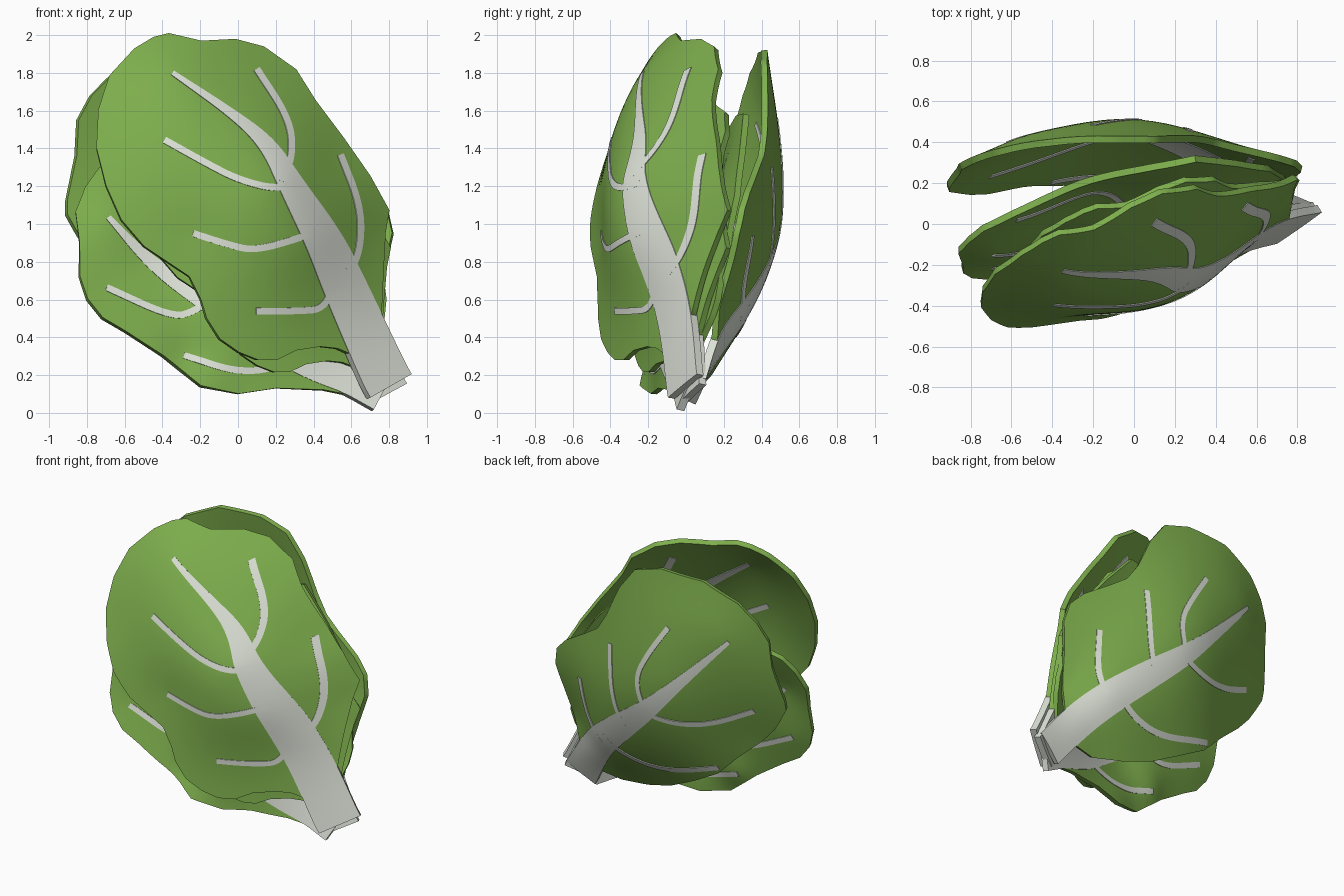
import bpy
import bmesh
import math
from mathutils import Matrix, Vector

cube = bpy.data.objects.get("Cube")
if cube:
    bpy.data.objects.remove(cube)


def material(name, colour):
    mat = bpy.data.materials.new(name)
    mat.use_nodes = True
    mat.diffuse_color = colour
    mat.node_tree.nodes["Principled BSDF"].inputs["Base Color"].default_value = colour
    return mat


LEAF_GREEN = material("leaf green", (0.21, 0.43, 0.075, 1))
PALE_RIB = material("pale rib", (0.74, 0.78, 0.7, 1))


def solve(rows):
    """Gaussian elimination on an augmented matrix."""
    n = len(rows)
    for i in range(n):
        pivot = max(range(i, n), key=lambda r: abs(rows[r][i]))
        rows[i], rows[pivot] = rows[pivot], rows[i]
        for r in range(n):
            if r != i:
                f = rows[r][i] / rows[i][i]
                rows[r] = [a - f * b for a, b in zip(rows[r], rows[i])]
    return [row[n] / row[i] for i, row in enumerate(rows)]


def kernel(ax, az, bx, bz):
    r = math.hypot(ax - bx, az - bz)
    return r * r * math.log(r) if r > 1e-6 else 0.0


def bent_sheet(controls):
    """Smooth depth function y(x, z) through (x, z, y) control points."""
    pts = [tuple(c / 100 for c in p) for p in controls]
    rows = []
    for i, (x, z, y) in enumerate(pts):
        row = [kernel(x, z, bx, bz) for bx, bz, _ in pts]
        row[i] += 0.004
        rows.append(row + [1, x, z, y])
    for basis in (lambda p: 1, lambda p: p[0], lambda p: p[1]):
        rows.append([basis(p) for p in pts] + [0, 0, 0, 0])
    w = solve(rows)

    def depth(x, z):
        bend = sum(wi * kernel(x, z, p[0], p[1]) for wi, p in zip(w, pts))
        return bend + w[-3] + w[-2] * x + w[-1] * z
    return depth


def finish(bm, name, mat, thickness):
    """Thicken a sheet evenly on both sides and shade it."""
    bmesh.ops.recalc_face_normals(bm, faces=bm.faces)
    mesh = bpy.data.meshes.new(name)
    bm.to_mesh(mesh)
    bm.free()
    obj = bpy.data.objects.new(name, mesh)
    bpy.context.collection.objects.link(obj)
    mesh.materials.append(mat)
    solid = obj.modifiers.new("thickness", 'SOLIDIFY')
    solid.thickness = thickness
    solid.offset = 0
    bpy.ops.object.select_all(action='DESELECT')
    obj.select_set(True)
    bpy.context.view_layer.objects.active = obj
    bpy.ops.object.modifier_apply(modifier=solid.name)
    bpy.ops.object.shade_smooth_by_angle(angle=math.radians(40))


def blade(name, outline, centre, place, rings=18, cuts=4):
    """Fill a wavy outline with concentric rings on the bent sheet."""
    rim = []
    for a, b in zip(outline, outline[1:] + outline[:1]):
        rim += [(Vector(a) / 100).lerp(Vector(b) / 100, k / cuts) for k in range(cuts)]
    mid = Vector(centre) / 100
    bm = bmesh.new()
    loops = [[bm.verts.new(place(mid.lerp(p, k / rings))) for p in rim]
             for k in range(1, rings + 1)]
    hub = bm.verts.new(place(mid))
    n = len(rim)
    for i in range(n):
        j = (i + 1) % n
        bm.faces.new((hub, loops[0][i], loops[0][j]))
        for a, b in zip(loops, loops[1:]):
            bm.faces.new((a[i], b[i], b[j], a[j]))
    finish(bm, name, LEAF_GREEN, 0.034)


def ribbons(name, paths, place, across=6):
    """Tapered strips of (x, z, width) laid along the bent sheet."""
    bm = bmesh.new()
    for path in paths:
        pts = [Vector(p) / 100 for p in path]
        for _ in range(3):  # corner cutting
            cut = [pts[0]]
            for a, b in zip(pts, pts[1:]):
                cut += [a.lerp(b, 0.25), a.lerp(b, 0.75)]
            pts = cut + [pts[-1]]
        previous = None
        for i, p in enumerate(pts):
            along = (pts[min(i + 1, len(pts) - 1)] - pts[max(i - 1, 0)]).xy.normalized()
            side = Vector((along.y, -along.x)) * p.z
            row = [bm.verts.new(place(p.xy + side * (k / across - 0.5)))
                   for k in range(across + 1)]
            if previous:
                for k in range(across):
                    bm.faces.new((previous[k], previous[k + 1], row[k + 1], row[k]))
            previous = row
    finish(bm, name, PALE_RIB, 0.043)


def leaf(name, outline, centre, controls, rib, veins, scale=1.0, turn=0.0, shift=(0, 0, 0)):
    depth = bent_sheet(controls)
    root = Vector((rib[0][0] / 100, 0, rib[0][1] / 100))
    pose = Matrix.Rotation(turn, 3, 'Z') * scale

    def place(p):
        spot = Vector((p.x, depth(p.x, p.y), p.y))
        return root + pose @ (spot - root) + Vector(shift)

    blade(name + "_blade", outline, centre, place)
    ribbons(name + "_stem", [rib], place)
    ribbons(name + "_veins", [[(x, z, 3.5) for x, z in v] for v in veins], place, 2)


# Front leaf, with a smaller copy nested behind it
front = dict(
    outline=[(59, 31), (52, 34), (43, 35), (30, 33), (20, 28), (10, 28), (0, 32),
             (-10, 39), (-17, 50), (-20, 60), (-26, 72), (-35, 78), (-50, 88),
             (-62, 102), (-70, 120), (-75, 140), (-74, 160), (-68, 178), (-55, 192),
             (-45, 198), (-37, 200), (-20, 196), (-2, 197), (13, 193), (30, 181),
             (40, 165), (55, 145), (69, 125), (79, 107), (77, 95), (76, 75), (75, 50)],
    centre=(10, 110),
    controls=[(71, 6, -7), (91, 22, 8), (45, 60, -17), (62, 75, -3), (35, 90, -27),
              (22, 122, -30), (-35, 180, -21), (9, 182, 3), (53, 136, 10),
              (-39, 144, -38), (-24, 95, -43), (9, 55, -36), (0, 33, -40),
              (-62, 102, -49), (-75, 140, -39), (-37, 200, -4), (13, 194, 17),
              (30, 182, 19), (69, 125, 19), (77, 95, 18), (-68, 178, -23)],
    rib=[(80, 14, 25), (76, 21, 25), (56, 65, 23), (45, 90, 20), (27, 120, 13),
         (16, 140, 9), (0, 155, 5), (-35, 179, 2.5)],
    veins=[[(30, 121), (18, 118), (0, 123), (-14, 130), (-39, 144)],
           [(22, 122), (28, 136), (26, 155), (9, 181)],
           [(40, 96), (30, 92), (8, 86), (-5, 89), (-24, 95)],
           [(50, 68), (44, 55), (32, 54), (9, 54)],
           [(55, 72), (63, 83), (64, 108), (53, 136)]])
leaf("front_leaf", **front)
leaf("nested_leaf", **front, scale=0.83, turn=-0.09, shift=(-0.01, 0.035, -0.04))

# Middle leaf, spreading low to one side
leaf("middle_leaf",
     outline=[(60, 9), (45, 12), (20, 13), (0, 10), (-20, 14), (-40, 30), (-60, 43),
              (-72, 50), (-80, 60), (-84, 72), (-84, 90), (-86, 106), (-81, 119),
              (-74, 129), (-60, 136), (-40, 142), (-15, 149), (10, 157), (30, 158),
              (50, 136), (66, 115), (74, 90), (78, 60), (77, 50), (72, 35)],
     centre=(0, 80),
     controls=[(68, 1, -4), (87, 20, 7), (0, 10, -17), (-20, 15, -23), (-40, 32, -22),
               (-80, 57, -26), (-70, 66, -20), (-29, 30, -17), (-85, 105, -13),
               (-69, 103, -14), (-74, 129, -2), (-40, 142, 14), (10, 157, 28),
               (60, 120, 27), (76, 55, 15), (0, 50, -17), (30, 80, 0), (-20, 118, 16)],
     rib=[(77, 12, 24), (60, 21, 23), (45, 26, 22), (30, 31, 18), (10, 44, 15),
          (-30, 67, 10), (-50, 82, 6), (-69, 103, 2.5)],
     veins=[[(35, 30), (25, 25), (0, 21), (-29, 30)],
            [(-15, 60), (-22, 54), (-35, 50), (-70, 66)],
            [(-5, 54), (-2, 105), (-20, 124), (-58, 131)],
            [(35, 35), (38, 70), (30, 110)]])

# Back leaf, cupped the other way
leaf("back_leaf",
     outline=[(60, 20), (43, 17), (20, 21), (0, 27), (-20, 37), (-40, 48), (-55, 63),
              (-72, 78), (-81, 88), (-86, 96), (-91, 105), (-91, 112), (-86, 136),
              (-85, 155), (-78, 168), (-66, 180), (-42, 191), (-10, 192), (10, 186),
              (22, 170), (32, 148), (40, 136), (52, 128), (70, 117), (79, 108),
              (82, 95), (78, 78), (74, 55), (71, 38)],
     centre=(0, 105),
     controls=[(70, 3, 2), (87, 20, 9), (62, 33, 16), (46, 53, 29), (22, 75, 41),
               (0, 96, 48), (-15, 115, 49), (-55, 156, 41), (81, 95, 27), (50, 132, 37),
               (0, 192, 41), (-63, 182, 36), (-85, 155, 28), (-91, 108, 18),
               (-72, 78, 16), (-40, 48, 20), (0, 28, 16), (43, 18, 9), (74, 55, 16)],
     rib=[(77, 12, 23), (62, 33, 22), (46, 51, 21), (22, 72, 18), (-2, 92, 13),
          (-22, 112, 8), (-61, 153, 2.5)],
     veins=[[(45, 50), (51, 58), (56, 70), (58, 94)],
            [(18, 73), (25, 92), (27, 130)],
            [(-2, 92), (4, 114), (-6, 134), (-20, 155)],
            [(3, 92), (-18, 86), (-42, 88), (-71, 102)],
            [(42, 58), (28, 46), (0, 41), (-41, 53)]])
